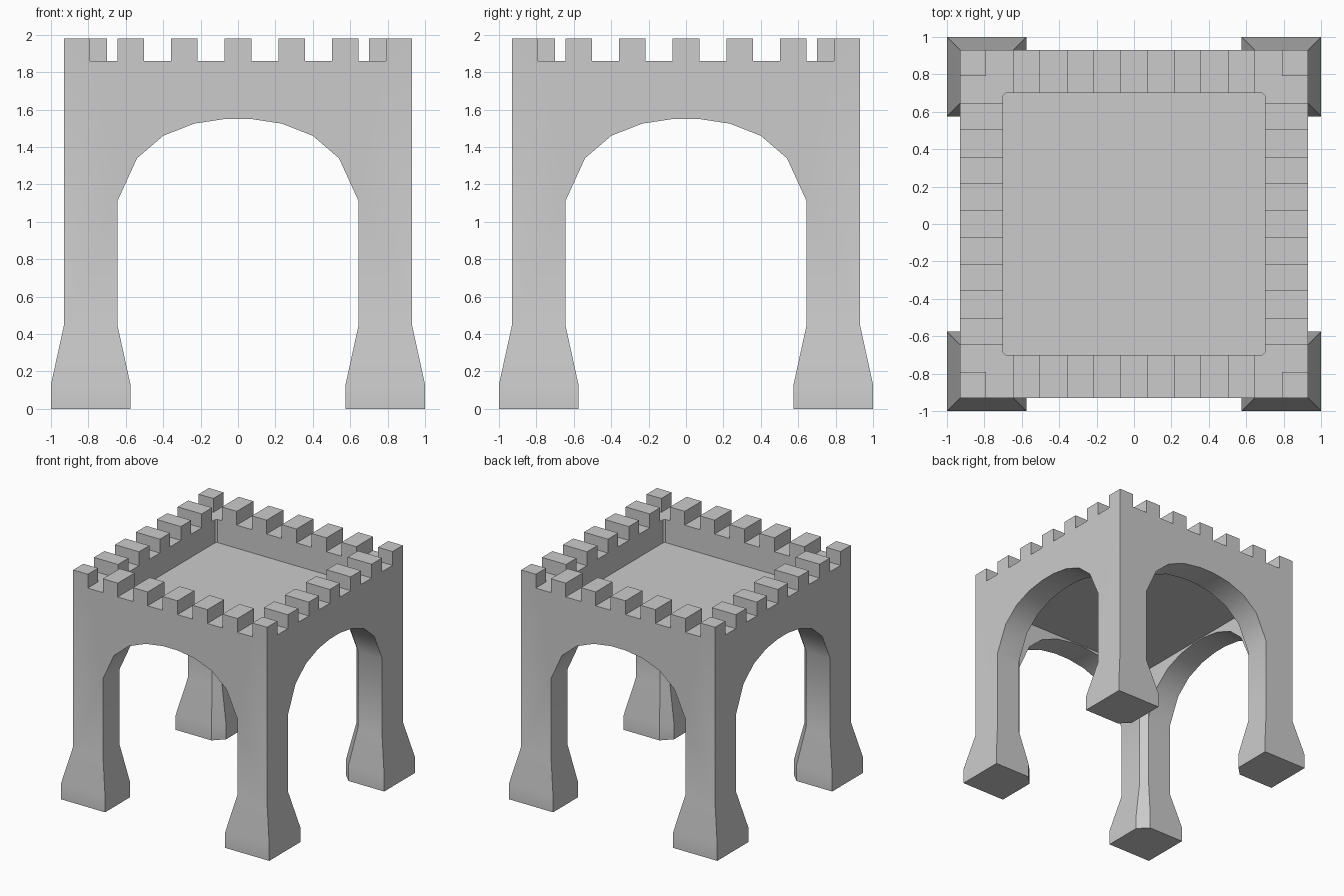
import bpy, bmesh
from math import radians
from mathutils import Matrix, Vector

if "Cube" in bpy.data.objects:
    bpy.data.objects.remove(bpy.data.objects["Cube"])

W, INNER, JAMB = 0.93, 0.70, 0.645   # outer wall, inner wall, arch jamb
KNEE = 0.45                          # height where the feet start to flare


def make(name, prisms):
    """Object made of prisms; each is (outline points, extrusion vector)."""
    bm = bmesh.new()
    for pts, vec in prisms:
        face = bm.faces.new([bm.verts.new(p) for p in pts])
        ext = bmesh.ops.extrude_face_region(bm, geom=[face], use_keep_orig=True)
        moved = [v for v in ext["geom"] if isinstance(v, bmesh.types.BMVert)]
        bmesh.ops.translate(bm, verts=moved, vec=Vector(vec))
    bmesh.ops.recalc_face_normals(bm, faces=bm.faces)
    me = bpy.data.meshes.new(name)
    bm.to_mesh(me)
    bm.free()
    ob = bpy.data.objects.new(name, me)
    bpy.context.collection.objects.link(ob)
    return ob


def rect(x0, x1, y0, y1, z):
    return [(x0, y0, z), (x1, y0, z), (x1, y1, z), (x0, y1, z)]


def octagon(r, c, z):
    """Square of half-width r with corners cut by c."""
    a = r - c
    return [(a, -r, z), (r, -a, z), (r, a, z), (a, r, z),
            (-a, r, z), (-r, a, z), (-r, -a, z), (-a, -r, z)]


def cut(target, cutter):
    cutter.hide_render = True
    mod = target.modifiers.new("cut", 'BOOLEAN')
    mod.operation, mod.solver, mod.object = 'DIFFERENCE', 'EXACT', cutter
    bpy.context.view_layer.objects.active = target
    bpy.ops.object.modifier_apply(modifier=mod.name)
    bpy.data.objects.remove(cutter)


# solid block of the gate above the feet
gate = make("castle_gate", [(rect(-W, W, -W, W, KNEE), (0, 0, 1.98 - KNEE))])

# roof pit and hollow below the deck
cut(gate, make("pit_cutter", [(octagon(INNER, 0.015, 1.66), (0, 0, 1))]))
cut(gate, make("hollow_cutter", [(octagon(INNER, INNER - JAMB, 0.3), (0, 0, 1.26))]))

# arches and battlement gaps, cut front-back then left-right
half = [(JAMB, 0.3), (JAMB, 1.11), (0.54, 1.34), (0.40, 1.46), (0.235, 1.525), (0.07, 1.55)]
arch = half + [(-x, z) for x, z in reversed(half)]
gaps = [s * g for g in (0.1434, 0.430, 0.7175) for s in (-1, 1)]
for turn in (0, 90):
    rot = Matrix.Rotation(radians(turn), 4, 'Z')
    arches = make("arch_cutter", [([(x, -1.2, z) for x, z in arch], (0, 2.4, 0))])
    slots = make("gap_cutter", [(rect(g - 0.0725, g + 0.0725, y, y + 0.43, 1.86), (0, 0, 0.4))
                                for g in gaps for y in (-1.1, 0.67)])
    for c in (arches, slots):
        c.data.transform(rot)
        cut(gate, c)

# flared feet extruded from the four leg ends
bm = bmesh.new()
bm.from_mesh(gate.data)
for z, grow in ((0.13, 0.2125 / 0.1425), (0.0, 1.0)):
    low = min(v.co.z for v in bm.verts)
    ends = [f for f in bm.faces if all(abs(v.co.z - low) < 1e-4 for v in f.verts)]
    ext = bmesh.ops.extrude_face_region(bm, geom=ends)
    for v in ext["geom"]:
        if isinstance(v, bmesh.types.BMVert):
            cx, cy = (0.7875 if k > 0 else -0.7875 for k in v.co.xy)
            v.co = (cx + (v.co.x - cx) * grow, cy + (v.co.y - cy) * grow, z)
    bmesh.ops.delete(bm, geom=[f for f in ends if f.is_valid], context='FACES')
bmesh.ops.recalc_face_normals(bm, faces=bm.faces)
bm.to_mesh(gate.data)
bm.free()

# soft arches and flares, crisp corners
bpy.context.view_layer.objects.active = gate
gate.select_set(True)
bpy.ops.object.shade_smooth_by_angle(angle=radians(30))
